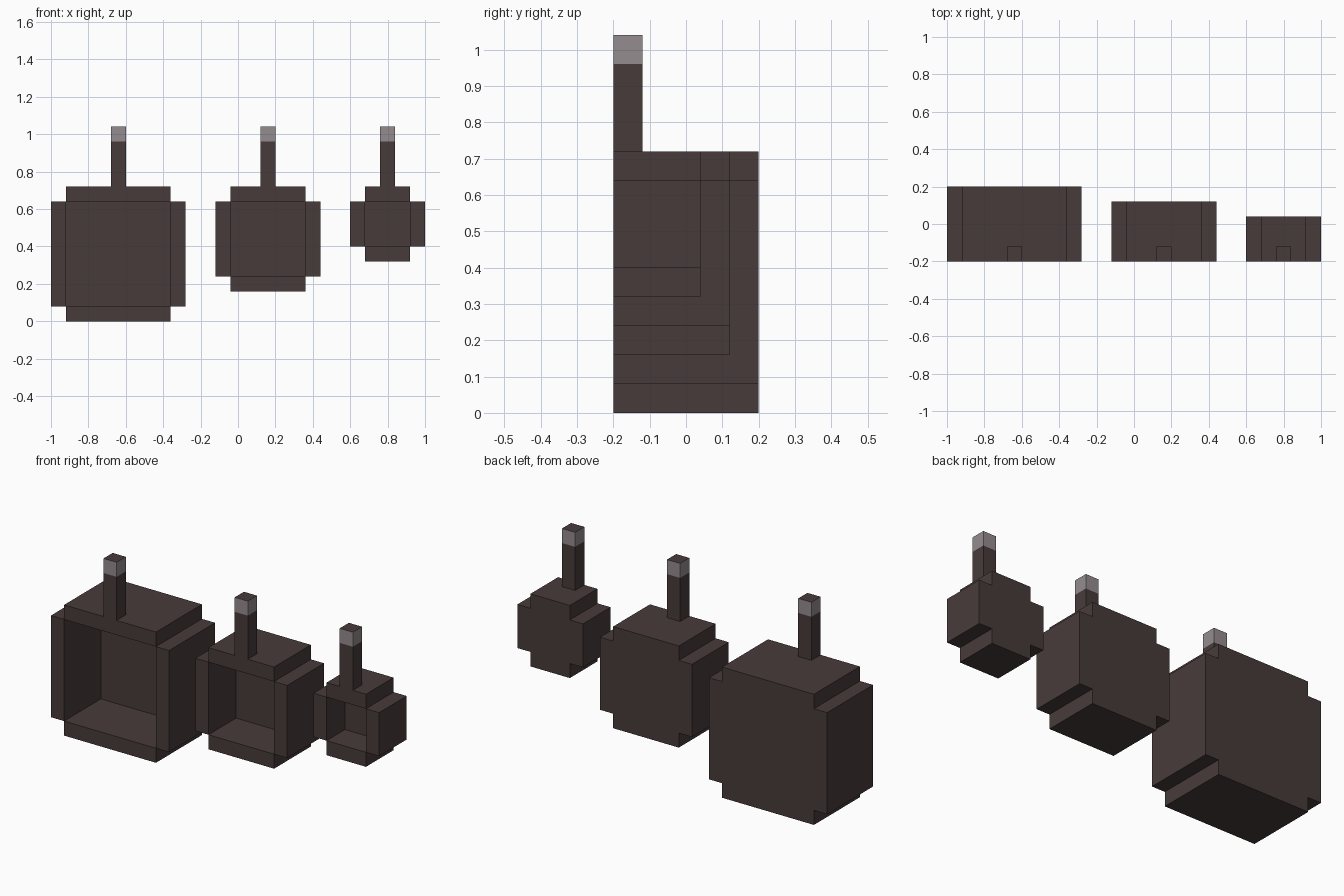
import bpy
import bmesh

cube = bpy.data.objects.get("Cube")
if cube:
    bpy.data.objects.remove(cube, do_unlink=True)

FRONT, TOP, WALL = -0.2, 0.72, 0.08


def make_material(name, rgb):
    mat = bpy.data.materials.new(name)
    mat.use_nodes = True
    color = (*rgb, 1.0)
    mat.diffuse_color = color
    mat.node_tree.nodes["Principled BSDF"].inputs["Base Color"].default_value = color
    return mat


iron = make_material("dark iron", (0.063, 0.044, 0.042))
steel = make_material("worn grey", (0.30, 0.262, 0.279))


def finish(bm, name):
    mesh = bpy.data.meshes.new(name)
    bm.to_mesh(mesh)
    bm.free()
    mesh.materials.append(iron)
    mesh.materials.append(steel)
    obj = bpy.data.objects.new(name, mesh)
    bpy.context.collection.objects.link(obj)
    return obj


def add_face(bm, points):
    return bm.faces.new([bm.verts.new(p) for p in points])


def flat(bm, outline, y):
    add_face(bm, [(x, y, z) for x, z in outline])


def tube(bm, outline, y0, y1):
    # Side walls; a counter-clockwise outline faces outward
    for a, b in zip(outline, outline[1:] + outline[:1]):
        add_face(bm, [(b[0], y0, b[1]), (a[0], y0, a[1]),
                      (a[0], y1, a[1]), (b[0], y1, b[1])])


def rect(x0, x1, z0, z1):
    return [(x0, z0), (x1, z0), (x1, z1), (x0, z1)]


def make_pot(name, cx, size, back):
    x0, x3, z0 = cx - size / 2, cx + size / 2, TOP - size
    x1, x2, z1, z2 = x0 + WALL, x3 - WALL, z0 + WALL, TOP - WALL
    cross = [(x1, z0), (x2, z0), (x2, z1), (x3, z1), (x3, z2), (x2, z2),
             (x2, TOP), (x1, TOP), (x1, z2), (x0, z2), (x0, z1), (x1, z1)]
    opening = rect(x1, x2, z1, z2)

    bm = bmesh.new()
    # Outer shell and closed base
    tube(bm, cross, FRONT, back)
    flat(bm, cross[::-1], back)
    # Hollow inside
    tube(bm, opening[::-1], FRONT, back - WALL)
    flat(bm, opening, back - WALL)
    # Four rim strips
    for strip in (rect(x0, x1, z1, z2), rect(x2, x3, z1, z2),
                  rect(x1, x2, z0, z1), rect(x1, x2, z2, TOP)):
        flat(bm, strip, FRONT)
    bmesh.ops.remove_doubles(bm, verts=bm.verts, dist=0.0001)
    finish(bm, name + "_pot")

    # Handle with a grey band below its dark end
    bm = bmesh.new()
    shaft = rect(cx - WALL / 2, cx + WALL / 2, FRONT, FRONT + WALL)
    levels = (TOP, 0.96, 1.04)
    for i in range(2):
        for a, b in zip(shaft, shaft[1:] + shaft[:1]):
            face = add_face(bm, [(*a, levels[i]), (*b, levels[i]),
                                 (*b, levels[i + 1]), (*a, levels[i + 1])])
            face.material_index = i
    add_face(bm, [(*p, levels[-1]) for p in shaft])
    bmesh.ops.remove_doubles(bm, verts=bm.verts, dist=0.0001)
    finish(bm, name + "_handle")


make_pot("large", -0.64, 0.72, 0.2)
make_pot("medium", 0.16, 0.56, 0.12)
make_pot("small", 0.8, 0.4, 0.04)
